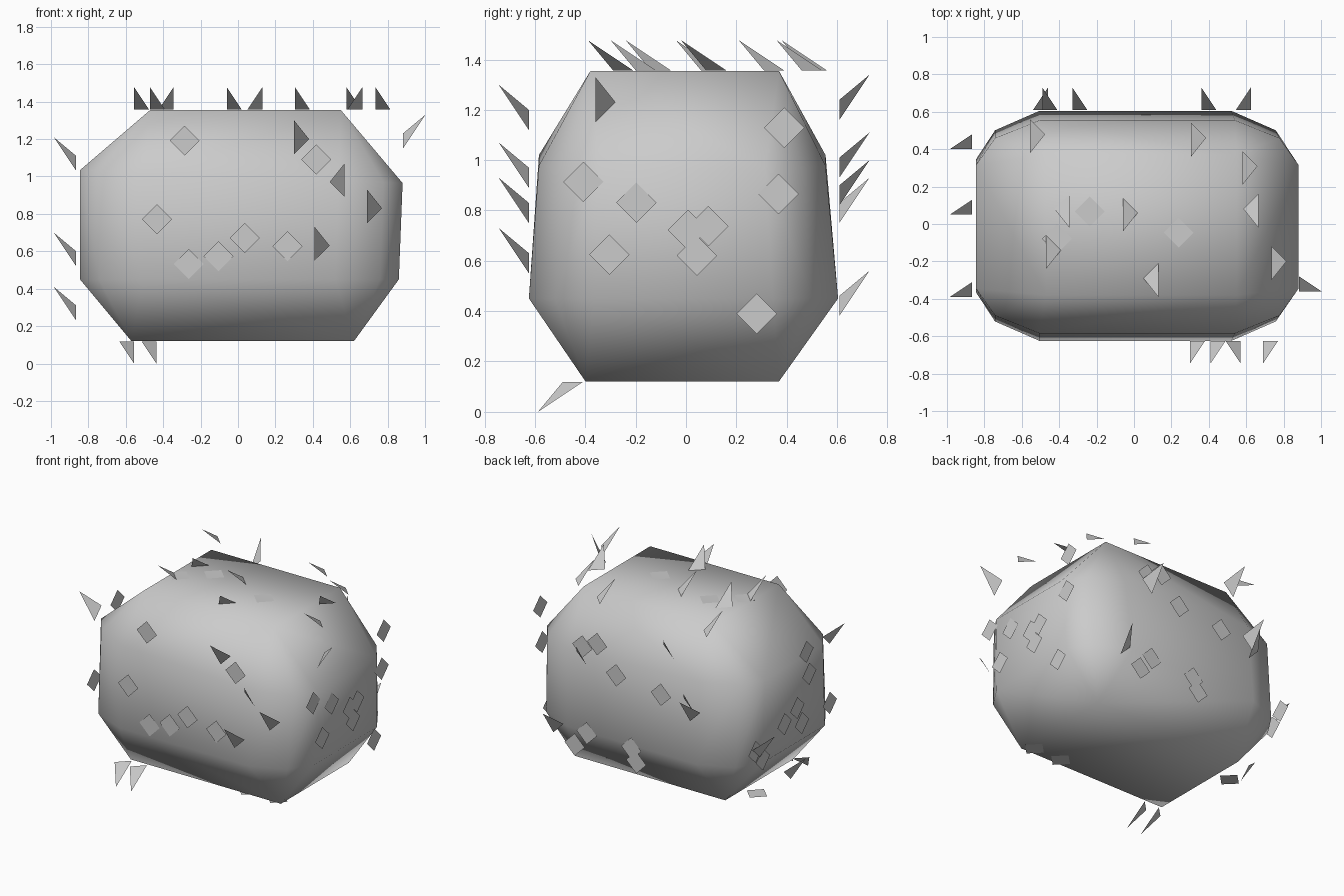
import bpy, bmesh, random
from mathutils import Vector

if "Cube" in bpy.data.objects:
    bpy.data.objects.remove(bpy.data.objects["Cube"])

random.seed(4)
X, Y, Z = Vector((1, 0, 0)), Vector((0, 1, 0)), Vector((0, 0, 1))
R = .08


def finish(name, bm, smooth):
    mesh = bpy.data.meshes.new(name)
    bm.to_mesh(mesh)
    bm.free()
    for p in mesh.polygons:
        p.use_smooth = smooth
    obj = bpy.data.objects.new(name, mesh)
    bpy.context.collection.objects.link(obj)


def ring(bm, z, x0, x1, y0, y1, cut_x=0, cut_y=0, tilt=0):
    """Rectangle with rounded-off corners, sloping slightly along x."""
    corner = [(0, 1), (.3, .4), (1, 0)] if cut_x else [(0, 0)]
    for x, sx in ((x0, 1), (x1, -1)):
        for y, sy in ((y0, 1), (y1, -1)):
            for a, b in corner:
                px = x + sx * a * cut_x
                bm.verts.new((px, y + sy * b * cut_y, z + tilt * px))


# Bulky rounded body: hull over four stacked rings
bm = bmesh.new()
ring(bm, .12, -.57, .62, -.40, .37)
ring(bm, .45, -.845, .86, -.625, .605, .34, .26)
ring(bm, 1.0, -.845, .88, -.585, .555, .34, .24, -.04)
ring(bm, 1.355, -.47, .55, -.38, .37)
hull = bmesh.ops.convex_hull(bm, input=bm.verts[:])
inner = {g for g in hull["geom_interior"] + hull["geom_unused"]
         if isinstance(g, bmesh.types.BMVert)}
bmesh.ops.delete(bm, geom=list(inner), context='VERTS')
bmesh.ops.recalc_face_normals(bm, faces=bm.faces[:])
finish("body", bm, True)


def leaves(name, count, origin, u, v, n, half_u, v_mid, half_v):
    """Flat diamonds scattered over one side, kept apart from each other."""
    bm = bmesh.new()
    spots = []
    while len(spots) < count:
        p = Vector((random.uniform(-half_u, half_u),
                    v_mid + random.uniform(-half_v, half_v)))
        if all((p - q).length > R for q in spots):
            spots.append(p)
            c = origin + p.x * u + p.y * v
            f = bm.faces.new([bm.verts.new(c + d) for d in (-R * v, R * u, R * v, -R * u)])
            f.normal_update()
            if f.normal.dot(n) < 0:
                f.normal_flip()
    finish(name, bm, False)


def spikes(name, origin, u, v, n, plus, minus=()):
    """Triangles standing off one side, leaning along v, based to +u or -u."""
    bm = bmesh.new()
    for s, spots in ((1, plus), (-1, minus)):
        for a, b in spots:
            c = origin + a * u + b * v
            bm.faces.new([bm.verts.new(c + d)
                          for d in (-R * v, s * R * u, .1 * v + .12 * n)])
    finish(name, bm, False)


# Sides: point on plane, across axis, lean axis, outward axis
front = (-.625 * Y, X, Z, -Y)
back = (.61 * Y, X, Z, Y)
right = (.882 * X, Y, Z, X)
left = (-.865 * X, Y, Z, -X)
top = (1.357 * Z, X, -Y, Z)
bottom = (.118 * Z, X, -Y, -Z)

# Flat leaves
leaves("front_leaves", 7, *front, .5, .85, .4)
leaves("back_leaves", 8, *back, .6, .75, .5)
leaves("right_leaves", 9, *right, .45, .8, .45)
leaves("left_leaves", 8, *left, .45, .85, .45)
leaves("top_leaves", 3, *top, .45, 0, .2)
leaves("bottom_leaves", 3, *bottom, .7, 0, .38)

# Standing spikes
spikes("front_spikes", *front, [(.3, 1.2), (.69, .83), (.41, .63)], [(.57, .97)])
spikes("back_spikes", *back, [(-.33, 1.24), (.36, 1.01), (-.49, .9)],
       [(-.46, .83), (.625, .46)])
spikes("right_spikes", *right, [(-.36, 1.23)])
spikes("left_spikes", *left, [(-.39, 1.11), (.4, .6), (.05, .31)])
spikes("top_spikes", *top,
       [(-.555, -.48), (.305, -.46), (.58, -.31), (-.06, -.06), (-.47, .14), (.735, .2)],
       [(-.345, -.08), (.665, -.08), (.13, .29)])
spikes("bottom_spikes", *bottom, [], [(-.555, .49), (-.435, .49)])
